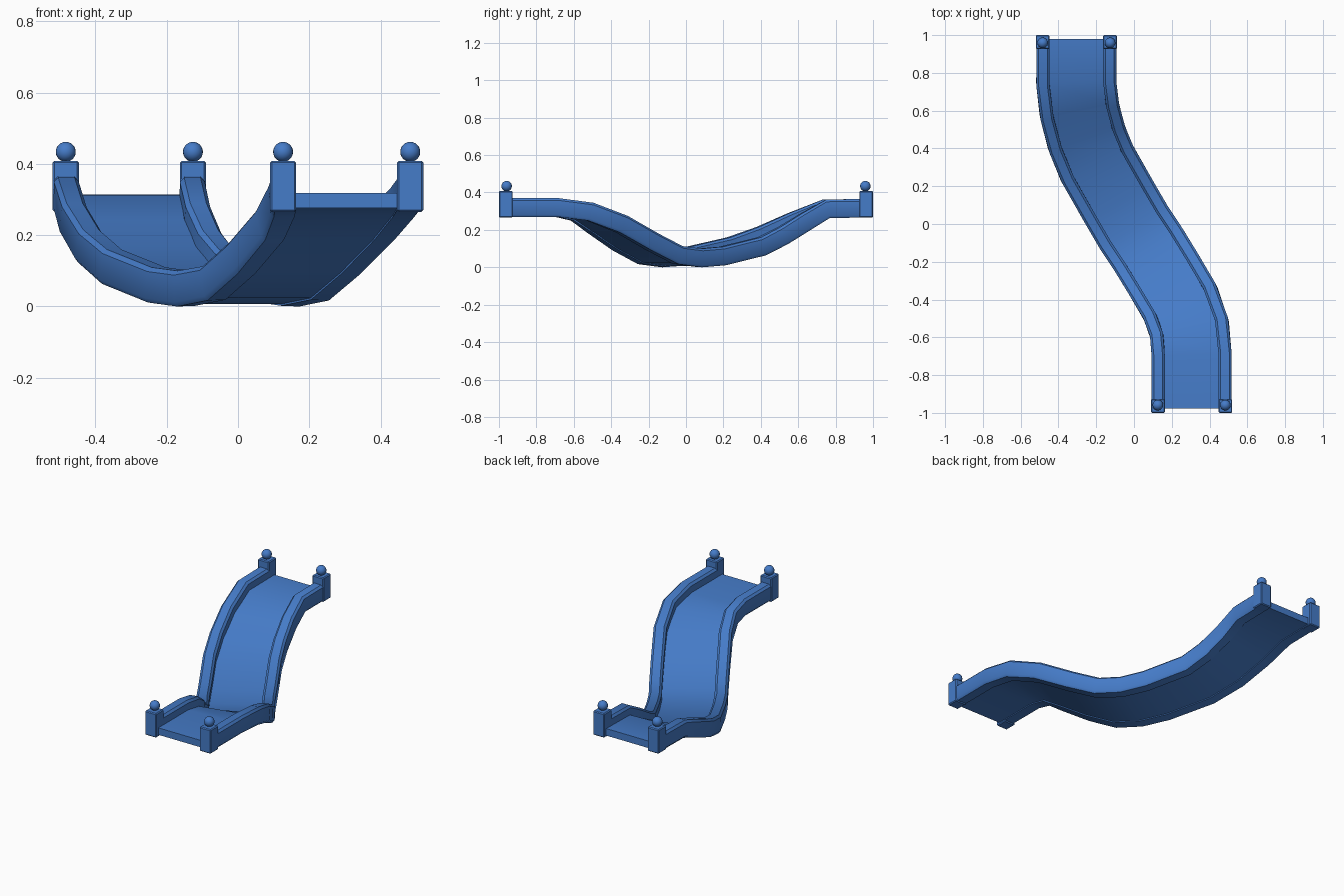
import bpy, bmesh, math
from mathutils import Vector

if "Cube" in bpy.data.objects:
    bpy.data.objects.remove(bpy.data.objects["Cube"])

blue = bpy.data.materials.new("blue_paint")
blue.diffuse_color = (0.06, 0.2, 0.58, 1)
blue.use_nodes = True
blue.node_tree.nodes["Principled BSDF"].inputs["Base Color"].default_value = blue.diffuse_color

# centre line of the slide, z is the top of the side rails
PATH = [Vector(p) for p in [
    (-.305, .978, .366), (-.305, .74, .362), (-.285, .585, .29), (-.245, .44, .215),
    (-.19, .31, .16), (-.07, .10, .11), (0, -.02, .10), (.07, -.125, .113),
    (.147, -.25, .18), (.237, -.40, .275), (.29, -.54, .345), (.305, -.69, .37),
    (.305, -.978, .37)]]


def finish(name, bm, angle=40):
    bmesh.ops.recalc_face_normals(bm, faces=bm.faces)
    me = bpy.data.meshes.new(name)
    bm.to_mesh(me)
    bm.free()
    ob = bpy.data.objects.new(name, me)
    bpy.context.collection.objects.link(ob)
    me.materials.append(blue)
    bpy.ops.object.select_all(action='DESELECT')
    ob.select_set(True)
    bpy.context.view_layer.objects.active = ob
    bpy.ops.object.shade_smooth_by_angle(angle=math.radians(angle))
    return ob


def sweep(name, profile):
    """Sweep a closed (sideways, up) profile along the centre line."""
    bm = bmesh.new()
    rings = []
    n = len(PATH)
    for i, p in enumerate(PATH):
        d = (PATH[min(i + 1, n - 1)] - PATH[max(i - 1, 0)]).normalized()
        side = Vector((-d.y, d.x, 0)).normalized()
        up = d.cross(side)
        if up.z < 0:
            up = -up
        rings.append([bm.verts.new(p + side * u + up * v) for u, v in profile])
    m = len(profile)
    for a, b in zip(rings, rings[1:]):
        for j in range(m):
            bm.faces.new((a[j], a[(j + 1) % m], b[(j + 1) % m], b[j]))
    bm.faces.new(rings[0])
    bm.faces.new(rings[-1])
    return finish(name, bm)


# chute floor and the two chamfered side rails
sweep("chute_floor", [(-.16, -.052), (.16, -.052), (.16, -.093), (-.16, -.093)])
for label, s in (("right", 1), ("left", -1)):
    rail = [(.142, -.098), (.142, -.012), (.154, 0), (.2, 0), (.212, -.012), (.212, -.088), (.202, -.1)]
    sweep(label + "_rail", [(u * s, v) for u, v in rail])

# corner posts with ball finials
for end, x0, y in (("front", .305, -.963), ("back", -.305, .963)):
    for label, s in (("left", -1), ("right", 1)):
        x = x0 + s * .1785
        bm = bmesh.new()
        bmesh.ops.create_cube(bm, size=1)
        for v in bm.verts:
            v.co = Vector((x + v.co.x * .073, y + v.co.y * .073, .337 + v.co.z * .143))
        bmesh.ops.bevel(bm, geom=bm.edges[:], offset=.005, segments=1, affect='EDGES')
        finish(f"{end}_{label}_post", bm, 30)
        bm = bmesh.new()
        bmesh.ops.create_uvsphere(bm, u_segments=20, v_segments=12, radius=.028)
        bmesh.ops.translate(bm, verts=bm.verts, vec=(x, y + (.004 if y < 0 else -.004), .434))
        finish(f"{end}_{label}_ball", bm, 60)
